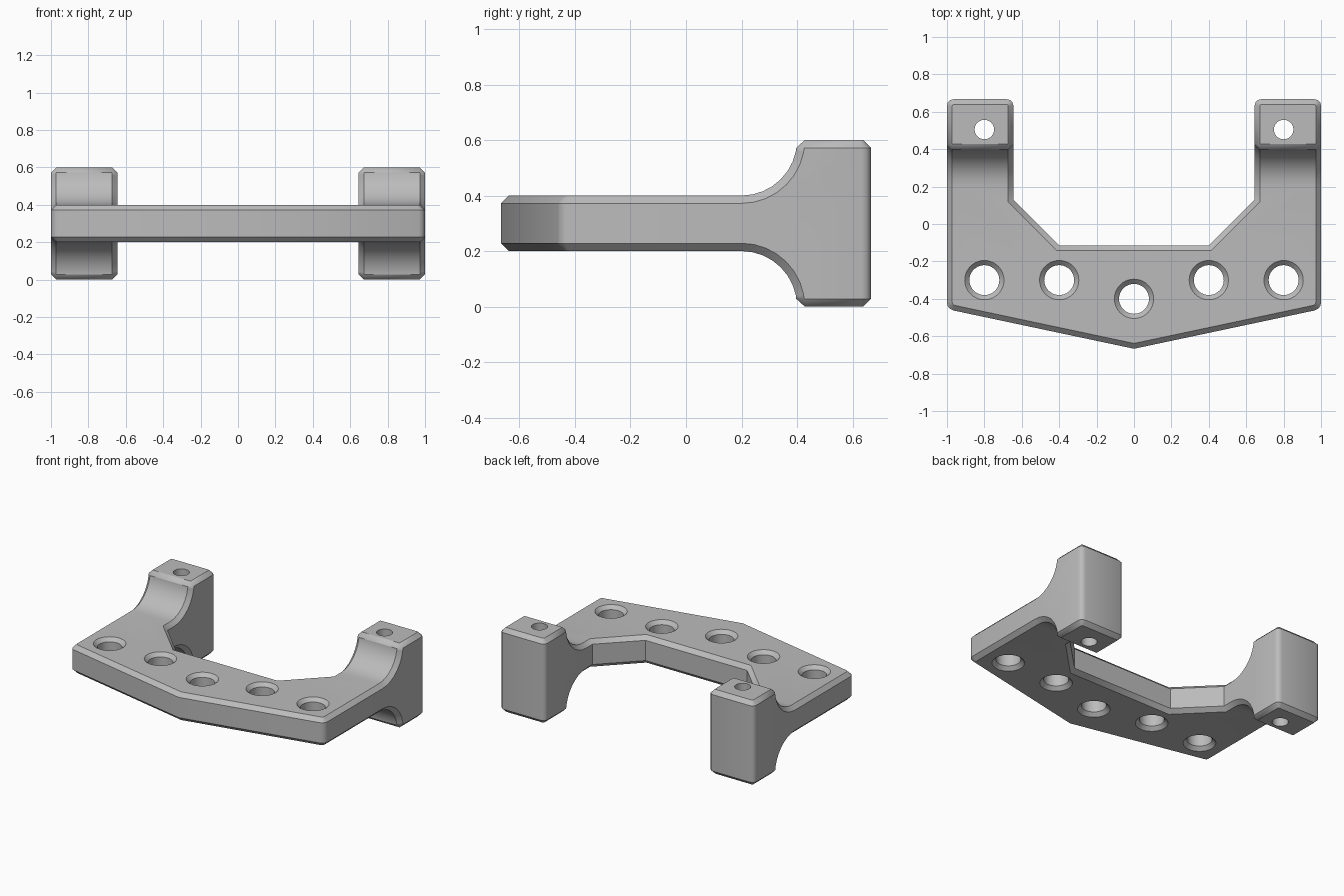
import bpy
import bmesh
from math import sin, cos, pi, radians
from mathutils import Vector

old = bpy.data.objects.get("Cube")
if old:
    bpy.data.objects.remove(old, do_unlink=True)


def material(name, value):
    mat = bpy.data.materials.new(name)
    mat.use_nodes = True
    colour = (value, value, value, 1)
    mat.diffuse_color = colour
    mat.node_tree.nodes["Principled BSDF"].inputs["Base Color"].default_value = colour
    return mat


def new_object(name, bm):
    bmesh.ops.recalc_face_normals(bm, faces=bm.faces[:])
    mesh = bpy.data.meshes.new(name)
    bm.to_mesh(mesh)
    bm.free()
    ob = bpy.data.objects.new(name, mesh)
    bpy.context.collection.objects.link(ob)
    return ob


def prism(name, points, depth):
    """Extrude a closed 3D outline along a depth vector."""
    bm = bmesh.new()
    face = bm.faces.new([bm.verts.new(p) for p in points])
    out = bmesh.ops.extrude_face_region(bm, geom=[face])["geom"]
    moved = [v for v in out if isinstance(v, bmesh.types.BMVert)]
    bmesh.ops.translate(bm, vec=depth, verts=moved)
    return new_object(name, bm)


def apply_boolean(ob, cutter, operation):
    mod = ob.modifiers.new(operation, "BOOLEAN")
    mod.operation, mod.object, mod.solver = operation, cutter, "EXACT"
    graph = bpy.context.evaluated_depsgraph_get()
    mesh = bpy.data.meshes.new_from_object(ob.evaluated_get(graph))
    ob.modifiers.clear()
    ob.data = mesh
    bpy.data.objects.remove(cutter, do_unlink=True)


def lathe(bm, x, y, rings, steps=40):
    """Add a closed turned solid from (height, radius) rings."""
    loops = [[bm.verts.new((x + r * cos(2 * pi * i / steps),
                            y + r * sin(2 * pi * i / steps), z))
              for i in range(steps)] for z, r in rings]
    for a, b in zip(loops, loops[1:]):
        for i in range(steps):
            j = (i + 1) % steps
            bm.faces.new((a[i], a[j], b[j], b[i]))
    bm.faces.new(loops[0][::-1])
    bm.faces.new(loops[-1])


# Plan outline of the bracket, mirrored across x
half = [(0.4, -0.115), (0.645, 0.13), (0.645, 0.667), (1, 0.667), (1, -0.455)]
plan = half + [(0, -0.667)] + [(-x, y) for x, y in reversed(half)]
bracket = prism("bracket", [(x, y, 0) for x, y in plan], Vector((0, 0, 0.6)))

# Side profile: thin plate flaring through quarter-round fillets to end blocks
arc = [(0.2 + 0.2 * sin(a), 0.6 - 0.2 * cos(a))
       for a in (pi / 2 * i / 8 for i in range(9))]
upper = [(-0.8, 0.4)] + arc + [(0.4, 0.7), (0.8, 0.7)]
side = upper + [(y, 0.6 - z) for y, z in reversed(upper)]
flare = prism("side_profile", [(-1.2, y, z) for y, z in side], Vector((2.4, 0, 0)))
apply_boolean(bracket, flare, "INTERSECT")

# Round the upright corners, then chamfer the top and bottom rims
bm = bmesh.new()
bm.from_mesh(bracket.data)
bmesh.ops.remove_doubles(bm, verts=bm.verts[:], dist=0.0005)
bmesh.ops.dissolve_limit(bm, angle_limit=radians(1), verts=bm.verts[:], edges=bm.edges[:])


def sharp_edges(upright):
    found = []
    for e in bm.edges:
        if len(e.link_faces) == 2 and e.is_convex and e.calc_face_angle() > radians(45):
            d = (e.verts[0].co - e.verts[1].co).normalized()
            if (abs(d.z) > 0.999) == upright:
                found.append(e)
    return found


bmesh.ops.bevel(bm, geom=sharp_edges(True), offset=0.034, segments=3,
                profile=0.5, affect="EDGES", clamp_overlap=False)
bmesh.ops.bevel(bm, geom=sharp_edges(False), offset=0.028, segments=1,
                affect="EDGES", clamp_overlap=False)
bmesh.ops.recalc_face_normals(bm, faces=bm.faces[:])
bm.to_mesh(bracket.data)
bm.free()

# Countersunk plate holes and plain bolt holes through the blocks
holes = bmesh.new()
for x, y in [(-0.8, -0.3), (-0.4, -0.3), (0, -0.4), (0.4, -0.3), (0.8, -0.3)]:
    lathe(holes, x, y, [(0.17, 0.135), (0.225, 0.08), (0.375, 0.08), (0.43, 0.135)])
for x in (-0.8, 0.8):
    lathe(holes, x, 0.505, [(-0.1, 0.052), (0.7, 0.052)])
apply_boolean(bracket, new_object("hole_cutter", holes), "DIFFERENCE")

bracket.data.materials.clear()
bracket.data.materials.append(material("plain grey", 0.5))
bpy.ops.object.select_all(action="DESELECT")
bracket.select_set(True)
bpy.context.view_layer.objects.active = bracket
bpy.ops.object.shade_smooth_by_angle(angle=radians(35))
